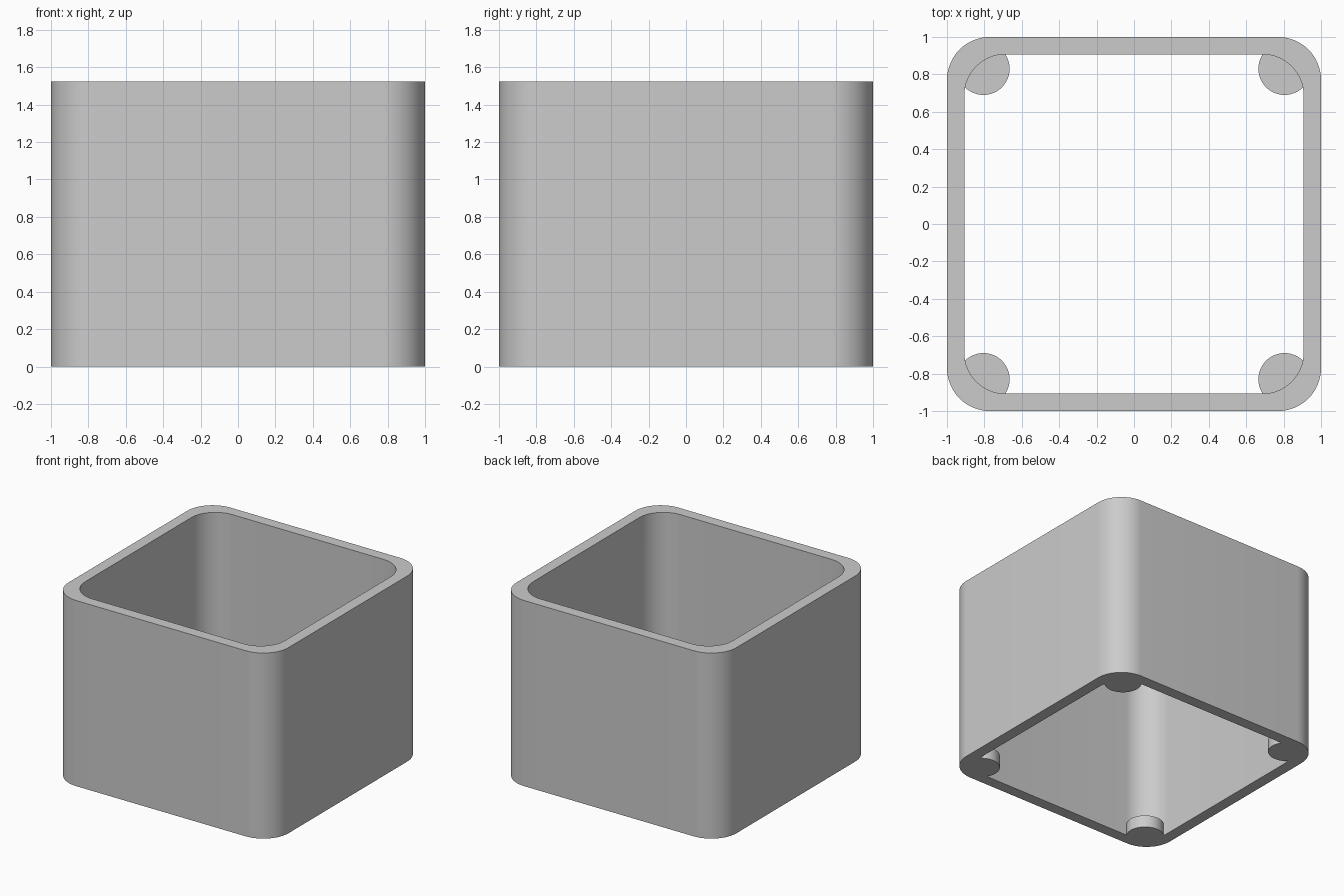
import bpy
import bmesh
from math import cos, sin, pi, radians

cube = bpy.data.objects.get("Cube")
if cube:
    bpy.data.objects.remove(cube, do_unlink=True)

HEIGHT = 1.525
PAD_HEIGHT = 0.1
ARC_STEPS = 16

grey = bpy.data.materials.new("plain grey")
grey.use_nodes = True
colour = (0.6, 0.6, 0.6, 1)
grey.diffuse_color = colour
grey.node_tree.nodes["Principled BSDF"].inputs["Base Color"].default_value = colour


def rounded_square(half, radius):
    """Outline points of a square with rounded corners, counter-clockwise."""
    points = []
    for corner, (sx, sy) in enumerate([(1, 1), (-1, 1), (-1, -1), (1, -1)]):
        for i in range(ARC_STEPS + 1):
            a = (corner + i / ARC_STEPS) * pi / 2
            points.append((sx * (half - radius) + radius * cos(a),
                           sy * (half - radius) + radius * sin(a)))
    return points


def add_object(name, bm):
    bmesh.ops.recalc_face_normals(bm, faces=bm.faces)
    mesh = bpy.data.meshes.new(name)
    bm.to_mesh(mesh)
    bm.free()
    mesh.materials.append(grey)
    obj = bpy.data.objects.new(name, mesh)
    bpy.context.collection.objects.link(obj)
    return obj


# Square sleeve, open at top and bottom
bm = bmesh.new()
outer, inner = rounded_square(1, 0.23), rounded_square(0.907, 0.22)
loops = [[bm.verts.new((x, y, z)) for x, y in outline]
         for outline, z in [(outer, 0), (outer, HEIGHT), (inner, HEIGHT), (inner, 0)]]
count = len(outer)
for a, b in zip(loops, loops[1:] + loops[:1]):
    for i in range(count):
        j = (i + 1) % count
        bm.faces.new((a[i], a[j], b[j], b[i]))
sleeve = add_object("sleeve", bm)

# Round pads in the bottom corners
bm = bmesh.new()
for sx in (-1, 1):
    for sy in (-1, 1):
        pad = bmesh.ops.create_cone(bm, cap_ends=True, segments=48, radius1=0.14,
                                    radius2=0.14, depth=PAD_HEIGHT)
        bmesh.ops.translate(bm, verts=pad["verts"],
                            vec=(sx * 0.805, sy * 0.83, PAD_HEIGHT / 2))
pads = add_object("corner_pads", bm)

# Merge the pads into the sleeve
union = sleeve.modifiers.new("join pads", "BOOLEAN")
union.operation = "UNION"
union.solver = "EXACT"
union.object = pads
bpy.ops.object.select_all(action="DESELECT")
sleeve.select_set(True)
bpy.context.view_layer.objects.active = sleeve
bpy.ops.object.modifier_apply(modifier=union.name)
bpy.data.objects.remove(pads, do_unlink=True)
bpy.ops.object.shade_smooth_by_angle(angle=radians(30))
